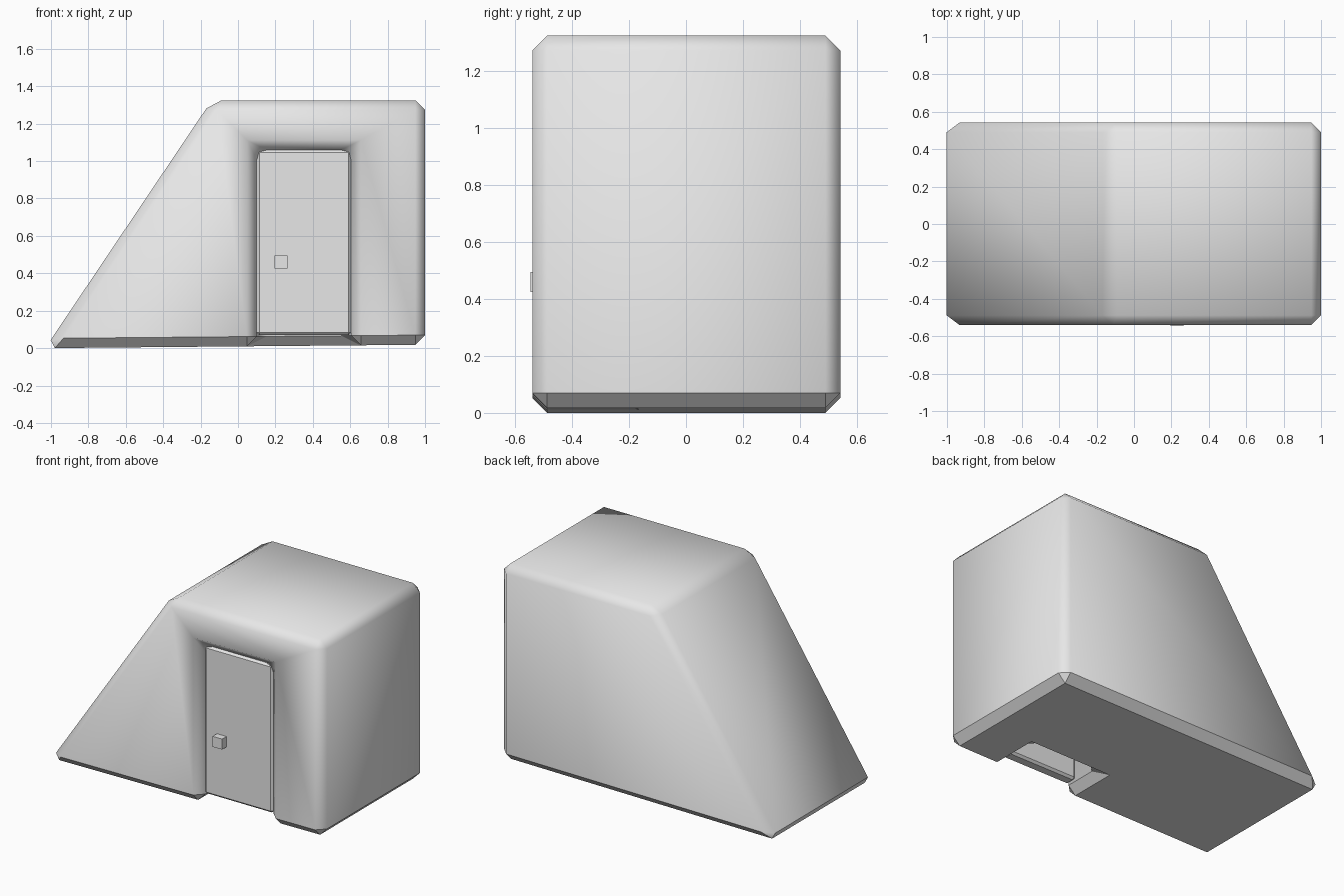
import bpy, bmesh
from mathutils import Vector

cube = bpy.data.objects.get("Cube")
if cube:
    bpy.data.objects.remove(cube, do_unlink=True)

grey = bpy.data.materials.new("plain_grey")
grey.use_nodes = True
grey.diffuse_color = (0.8, 0.8, 0.8, 1)
grey.node_tree.nodes["Principled BSDF"].inputs["Base Color"].default_value = (0.8, 0.8, 0.8, 1)


def prism(name, profile, y0, y1):
    """Extrude an x-z profile from y0 to y1."""
    bm = bmesh.new()
    face = bm.faces.new([bm.verts.new((x, y0, z)) for x, z in profile])
    new = bmesh.ops.extrude_face_region(bm, geom=[face])["geom"]
    bmesh.ops.translate(bm, vec=Vector((0, y1 - y0, 0)),
                        verts=[v for v in new if isinstance(v, bmesh.types.BMVert)])
    bmesh.ops.recalc_face_normals(bm, faces=bm.faces)
    mesh = bpy.data.meshes.new(name)
    bm.to_mesh(mesh)
    bm.free()
    mesh.materials.append(grey)
    obj = bpy.data.objects.new(name, mesh)
    bpy.context.collection.objects.link(obj)
    return obj


def box(name, x0, x1, y0, y1, z0, z1):
    return prism(name, [(x0, z0), (x1, z0), (x1, z1), (x0, z1)], y0, y1)


def chamfer(obj, width):
    mod = obj.modifiers.new("chamfer", "BEVEL")
    mod.width = width
    mod.segments = 1
    mod.limit_method = "ANGLE"


def apply_all(obj):
    bpy.ops.object.select_all(action="DESELECT")
    bpy.context.view_layer.objects.active = obj
    obj.select_set(True)
    for mod in list(obj.modifiers):
        bpy.ops.object.modifier_apply(modifier=mod.name)


# Wedge shell with a doorway recess open at the floor
shell = prism("building_shell", [(-1.031, 0), (1, 0.018), (1, 1.325), (-0.14, 1.325)],
              -0.54, 0.542)
cutter = box("doorway_cutter", 0.1, 0.605, -0.8, -0.22, -0.3, 1.06)
cutter.hide_render = True
cut = shell.modifiers.new("doorway", "BOOLEAN")
cut.operation = "DIFFERENCE"
cut.solver = "EXACT"
cut.object = cutter
chamfer(shell, 0.052)
apply_all(shell)
bpy.data.objects.remove(cutter, do_unlink=True)

# Soft shading on the walls, crisp edges around the underside
bm = bmesh.new()
bm.from_mesh(shell.data)
bm.normal_update()
for face in bm.faces:
    face.smooth = True
for edge in bm.edges:
    low = max(v.co.z for v in edge.verts) < 0.12
    if low and any(f.normal.z < -0.4 for f in edge.link_faces) and (
            edge.calc_face_angle(0) > 0.5):
        edge.smooth = False
bm.to_mesh(shell.data)
bm.free()

# Door slab with a fine chamfer, and its square handle
door = box("door", 0.1, 0.605, -0.5, -0.42, 0.07, 1.06)
chamfer(door, 0.014)
apply_all(door)
box("door_handle", 0.195, 0.265, -0.546, -0.49, 0.425, 0.495)
